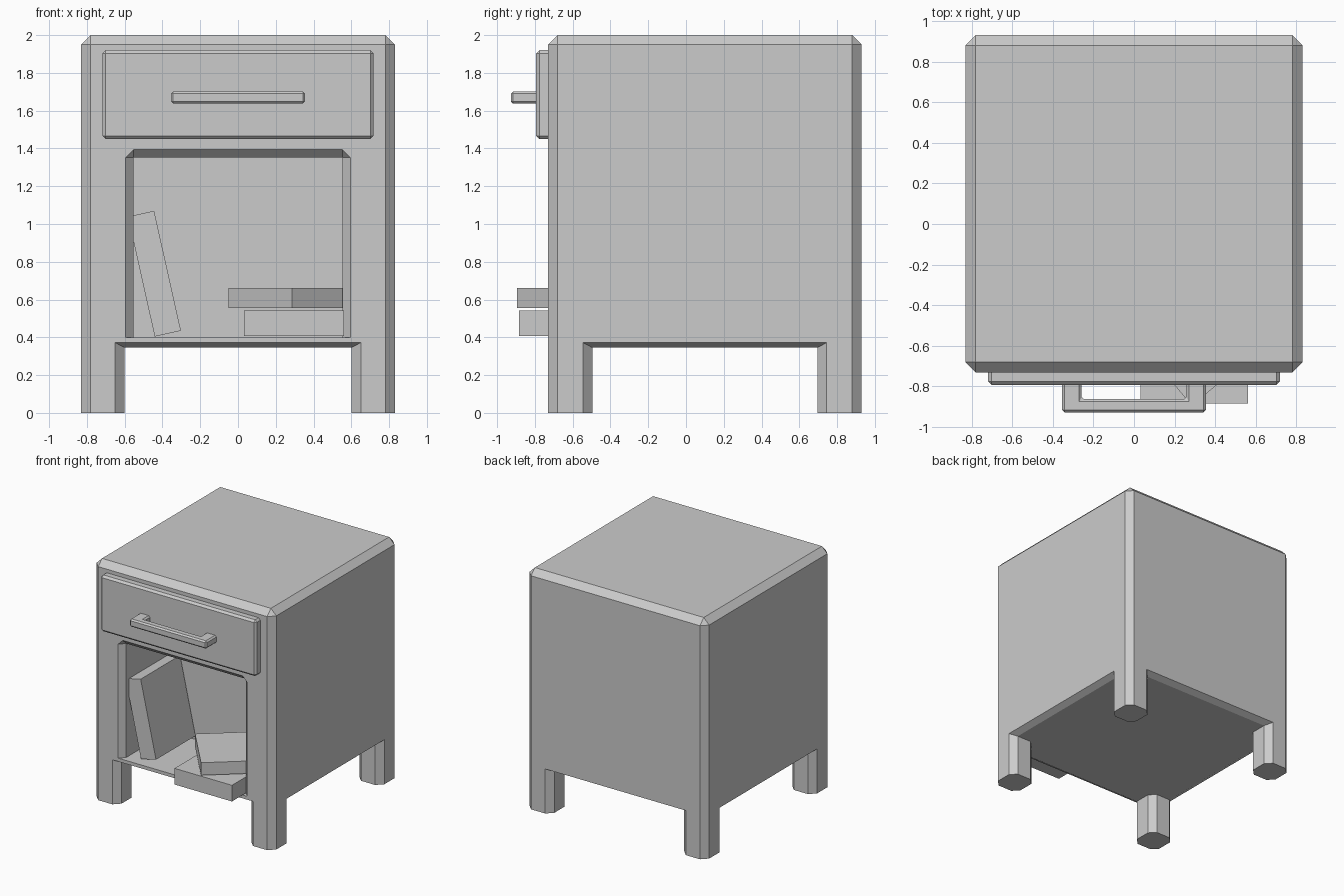
import bpy, bmesh, math
from mathutils import Matrix, Vector

if "Cube" in bpy.data.objects:
    bpy.data.objects.remove(bpy.data.objects["Cube"])


def make_object(name, bm):
    bmesh.ops.recalc_face_normals(bm, faces=bm.faces)
    mesh = bpy.data.meshes.new(name)
    bm.to_mesh(mesh)
    bm.free()
    obj = bpy.data.objects.new(name, mesh)
    bpy.context.collection.objects.link(obj)
    return obj


def cube(lo, hi):
    lo, hi = Vector(lo), Vector(hi)
    bm = bmesh.new()
    bmesh.ops.create_cube(bm, size=1, matrix=Matrix.Translation((lo + hi) / 2) @ Matrix.Diagonal((*(hi - lo), 1)))
    return bm


def bevel(bm, edges, width):
    bmesh.ops.bevel(bm, geom=edges, offset=width, segments=1, profile=0.5,
                    affect='EDGES', clamp_overlap=False)


def book(name, size, location, rotation=(0, 0, 0)):
    half = Vector(size) / 2
    obj = make_object(name, cube(-half, half))
    obj.location, obj.rotation_euler = location, rotation


# Cabinet with four legs pulled down from the corners of its underside
bm = cube((-0.83, -0.73, 0.345), (0.83, 0.93, 2.0))
for point, normal in (((-0.6, 0, 0), (1, 0, 0)), ((0.6, 0, 0), (1, 0, 0)),
                      ((0, -0.495, 0), (0, 1, 0)), ((0, 0.695, 0), (0, 1, 0))):
    bmesh.ops.bisect_plane(bm, geom=bm.verts[:] + bm.edges[:] + bm.faces[:],
                           plane_co=point, plane_no=normal)
bm.normal_update()
corners = []
for f in bm.faces:
    c = f.calc_center_median()
    if f.normal.z < -0.9 and abs(c.x) > 0.6 and abs(c.y - 0.1) > 0.595:
        corners.append(f)
legs = bmesh.ops.extrude_discrete_faces(bm, faces=corners)["faces"]
for f in legs:
    for v in f.verts:
        v.co.z = 0
bmesh.ops.recalc_face_normals(bm, faces=bm.faces)
bmesh.ops.dissolve_limit(bm, angle_limit=0.02, verts=bm.verts, edges=bm.edges)
bm.normal_update()

# Chamfer convex edges, leaving the feet flat
bevel(bm, [e for e in bm.edges if e.is_convex and e.calc_face_angle(0) > 0.5
           and max(v.co.z for v in e.verts) > 0.1], 0.05)
for v in bm.verts:
    if 0.38 < v.co.z < 0.41:
        v.co.z = 0.372
cabinet = make_object("cabinet", bm)

# Open shelf niche with a flared mouth
bm = bmesh.new()
rings = []
for y, flare in ((-0.78, 0.09), (-0.685, 0), (-0.12, 0)):
    x, z = 0.553, 1.352
    outline = [(-x - flare, 0.4), (-x - flare, z), (-x, z + flare),
               (x, z + flare), (x + flare, z), (x + flare, 0.4)]
    rings.append([bm.verts.new((px, y, pz)) for px, pz in outline])
for a, b in zip(rings, rings[1:]):
    for i in range(6):
        j = (i + 1) % 6
        bm.faces.new((a[i], a[j], b[j], b[i]))
bm.faces.new(rings[0])
bm.faces.new(rings[-1])
bmesh.ops.remove_doubles(bm, verts=bm.verts, dist=0.0001)
cutter = make_object("niche_cutter", bm)
cutter.hide_render = True
cutter.hide_set(True)
cut = cabinet.modifiers.new("niche", 'BOOLEAN')
cut.operation, cut.solver, cut.object = 'DIFFERENCE', 'EXACT', cutter

# Drawer front
bm = cube((-0.718, -0.793, 1.45), (0.718, -0.72, 1.92))
bevel(bm, [e for e in bm.edges if min(v.co.y for v in e.verts) < -0.75], 0.017)
make_object("drawer_front", bm)

# U-shaped drawer handle
bm = bmesh.new()
outline = [(-0.355, -0.78), (-0.355, -0.927), (0.355, -0.927), (0.355, -0.78),
           (0.258, -0.78), (0.258, -0.862), (-0.258, -0.862), (-0.258, -0.78)]
base = bm.faces.new([bm.verts.new((x, y, 1.637)) for x, y in outline])
top = bmesh.ops.extrude_face_region(bm, geom=[base], use_keep_orig=True)["geom"]
bmesh.ops.translate(bm, vec=(0, 0, 0.065), verts=[g for g in top if isinstance(g, bmesh.types.BMVert)])
handle = make_object("drawer_handle", bm)
edge = handle.modifiers.new("chamfer", 'BEVEL')
edge.width, edge.segments = 0.012, 1

# Books: one leaning, two stacked
book("leaning_book", (0.142, 0.52, 0.65), (-0.4425, -0.39, 0.737), (0, -0.22, 0))
book("lower_book", (0.53, 0.66, 0.135), (0.297, -0.553, 0.474))
turn = math.radians(40)
length, width = 0.6, 0.52
along = Vector((math.cos(turn), math.sin(turn)))
across = Vector((-math.sin(turn), math.cos(turn)))
centre = Vector((0.285, -0.895)) + along * length / 2 + across * width / 2
book("upper_book", (length, width, 0.105), (centre.x, centre.y, 0.608), (0, 0, turn))
